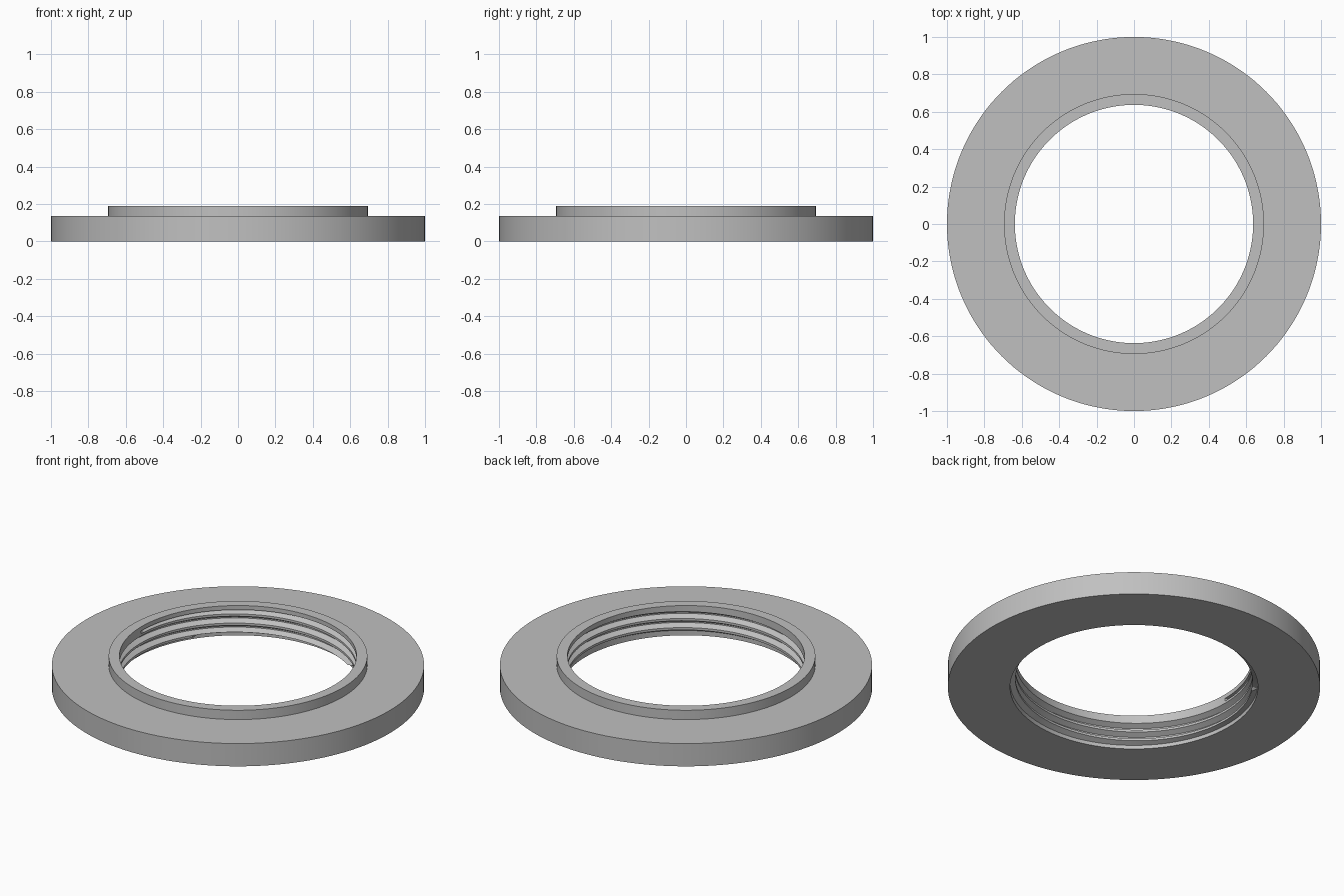
import bpy, bmesh
from math import cos, sin, pi, floor, radians

cube = bpy.data.objects.get("Cube")
if cube:
    bpy.data.objects.remove(cube, do_unlink=True)

SEGMENTS = 144
HEIGHT, FLANGE_TOP = 0.19, 0.135
OUTER, COLLAR, CREST, ROOT = 1.0, 0.695, 0.637, 0.666
PITCH, LOW, HIGH = 0.054, 0.022, 0.165      # thread lead and its z range

# Flat-topped V thread: (fraction of pitch, radius)
THREAD = [(0.0, CREST), (0.25, CREST), (0.56, ROOT), (0.69, ROOT)]


def thread_point(k, turn):
    """Radius and height of helical row k at a fraction of one turn."""
    lap = floor(k / len(THREAD))
    frac, radius = THREAD[k % len(THREAD)]
    z = PITCH * (lap + frac + turn)
    if z <= LOW:
        return ROOT, LOW
    if z >= HIGH:
        return CREST, HIGH
    return radius, z


def section(turn):
    """Closed cross-section: flange, collar, lip, then thread going down."""
    outline = [(ROOT, 0), (OUTER, 0), (OUTER, FLANGE_TOP),
               (COLLAR, FLANGE_TOP), (COLLAR, HEIGHT),
               (CREST, HEIGHT), (CREST, HIGH)]
    laps = int(HIGH / PITCH) + 2
    rows = range(laps * len(THREAD), -2 * len(THREAD), -1)
    return outline + [thread_point(k, turn) for k in rows] + [(ROOT, LOW)]


def build_ring(name, material):
    bm = bmesh.new()
    columns = []
    for i in range(SEGMENTS + 1):
        turn = i / SEGMENTS
        a = 2 * pi * turn
        columns.append([bm.verts.new((r * cos(a), r * sin(a), z))
                        for r, z in section(turn)])
    for a, b in zip(columns, columns[1:]):
        for j in range(len(a)):
            k = (j + 1) % len(a)
            bm.faces.new((a[j], b[j], b[k], a[k]))
    # Collapse the clamped thread rows and close the seam
    bmesh.ops.remove_doubles(bm, verts=bm.verts, dist=1e-5)
    bmesh.ops.recalc_face_normals(bm, faces=bm.faces)
    mesh = bpy.data.meshes.new(name)
    bm.to_mesh(mesh)
    bm.free()
    mesh.materials.append(material)
    obj = bpy.data.objects.new(name, mesh)
    bpy.context.collection.objects.link(obj)
    return obj


# Single grey metal
grey = bpy.data.materials.new("grey_metal")
grey.use_nodes = True
colour = (0.53, 0.53, 0.53, 1)
grey.diffuse_color = colour
grey.node_tree.nodes["Principled BSDF"].inputs["Base Color"].default_value = colour

ring = build_ring("threaded_flange_ring", grey)
bpy.ops.object.select_all(action="DESELECT")
ring.select_set(True)
bpy.context.view_layer.objects.active = ring
bpy.ops.object.shade_smooth_by_angle(angle=radians(25))
